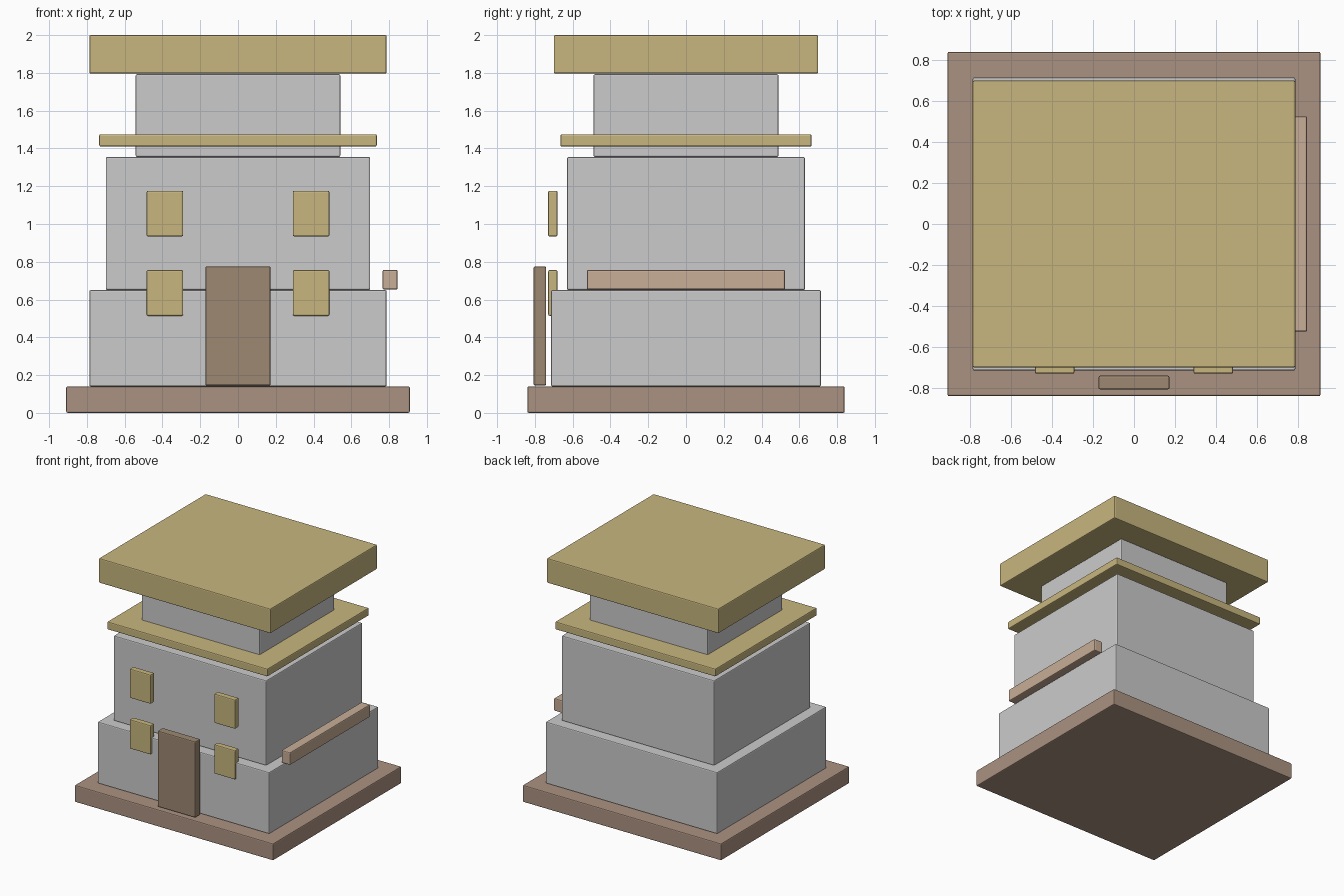
import bpy, bmesh

if "Cube" in bpy.data.objects:
    bpy.data.objects.remove(bpy.data.objects["Cube"])


def material(name, rgb):
    m = bpy.data.materials.new(name)
    m.diffuse_color = (*rgb, 1)
    m.use_nodes = True
    m.node_tree.nodes["Principled BSDF"].inputs["Base Color"].default_value = m.diffuse_color
    return m


gold = material("gold", (0.58, 0.47, 0.21))
earth = material("earth", (0.41, 0.29, 0.22))
wood = material("wood", (0.34, 0.25, 0.17))
clay = material("clay", (0.58, 0.42, 0.31))


def box(name, x, y, z, mat=None, bevel=0.008):
    """Softly chamfered box from (min, max) ranges."""
    bm = bmesh.new()
    bmesh.ops.create_cube(bm, size=1)
    for v in bm.verts:
        v.co = [r[0] + (c + 0.5) * (r[1] - r[0]) for c, r in zip(v.co, (x, y, z))]
    mesh = bpy.data.meshes.new(name)
    bm.to_mesh(mesh)
    bm.free()
    obj = bpy.data.objects.new(name, mesh)
    bpy.context.collection.objects.link(obj)
    if mat:
        mesh.materials.append(mat)
    mod = obj.modifiers.new("edge_bevel", 'BEVEL')
    mod.width = bevel
    mod.segments = 2
    return obj


def tier(name, hx, hy, z, mat=None):
    return box(name, (-hx, hx), (-hy, hy), z, mat)


# Plinth, three stepped storeys, eave and roof
tier("plinth", 0.91, 0.84, (0.0, 0.14), earth)
tier("lower_storey", 0.787, 0.715, (0.14, 0.65))
tier("middle_storey", 0.70, 0.63, (0.65, 1.355))
tier("upper_storey", 0.542, 0.49, (1.355, 1.793))
tier("eave", 0.735, 0.665, (1.41, 1.475), gold)
tier("roof_slab", 0.787, 0.70, (1.796, 2.0), gold)

# Front door
box("door", (-0.173, 0.173), (-0.807, -0.74), (0.145, 0.775), wood)

# Two rows of mirrored front windows
for row, z in (("lower", 0.635), ("upper", 1.055)):
    for side, s in (("left", -1), ("right", 1)):
        cx = s * 0.387
        box(f"{row}_window_{side}", (cx - 0.097, cx + 0.097),
            (-0.73, -0.68), (z - 0.121, z + 0.121), gold)

# Balcony rail on the right side
box("side_rail", (0.765, 0.845), (-0.525, 0.525), (0.653, 0.757), clay)
